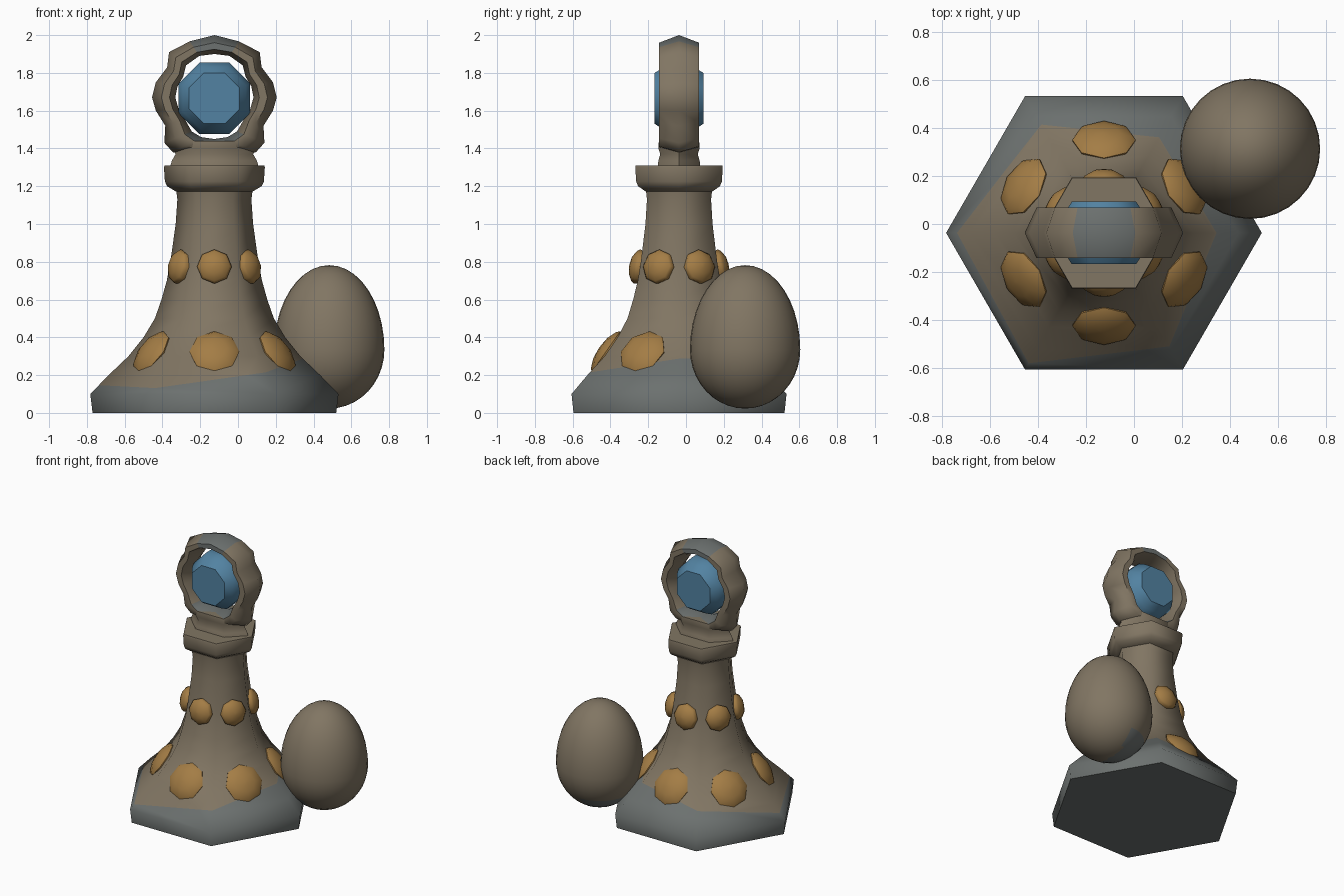
import bpy, bmesh, math
from mathutils import Vector, Matrix

cube = bpy.data.objects.get("Cube")
if cube:
    bpy.data.objects.remove(cube, do_unlink=True)

CX, CY = -0.125, -0.037


def material(name, rgb):
    m = bpy.data.materials.new(name)
    m.use_nodes = True
    m.diffuse_color = (*rgb, 1)
    m.node_tree.nodes["Principled BSDF"].inputs["Base Color"].default_value = (*rgb, 1)
    return m


brown = material("brown stone", (0.22, 0.18, 0.125))
grey = material("grey stone", (0.15, 0.165, 0.16))
gold = material("gold", (0.37, 0.205, 0.06))
blue = material("blue gem", (0.085, 0.225, 0.36))


def finish(bm, name, mats, angle, rule=None):
    """Turn a bmesh into a smooth object; rule picks the material of a face."""
    bmesh.ops.recalc_face_normals(bm, faces=bm.faces)
    if rule:
        for f in bm.faces:
            f.material_index = int(rule(f))
    mesh = bpy.data.meshes.new(name)
    bm.to_mesh(mesh)
    bm.free()
    for m in mats:
        mesh.materials.append(m)
    ob = bpy.data.objects.new(name, mesh)
    bpy.context.collection.objects.link(ob)
    bpy.ops.object.select_all(action='DESELECT')
    ob.select_set(True)
    bpy.context.view_layer.objects.active = ob
    bpy.ops.object.shade_smooth_by_angle(angle=math.radians(angle))
    return ob


def lathe(profile, sides, matrix, start=0.0):
    """Stack polygons of (radius, height), capped at both ends."""
    bm = bmesh.new()
    rows = []
    for r, z in profile:
        rows.append([bm.verts.new(matrix @ Vector((
            r * math.cos(start + math.tau * i / sides),
            r * math.sin(start + math.tau * i / sides), z))) for i in range(sides)])
    for a, b in zip(rows, rows[1:]):
        for i in range(sides):
            j = (i + 1) % sides
            bm.faces.new((a[i], a[j], b[j], b[i]))
    bm.faces.new(rows[0])
    bm.faces.new(rows[-1])
    return bm


axis = Matrix.Translation((CX, CY, 0))

# Flared hexagonal pedestal, stained grey below a tilted line
bm = lathe([(0.645, 0), (0.657, 0.1), (0.56, 0.2), (0.455, 0.3), (0.375, 0.4),
            (0.315, 0.5), (0.28, 0.6), (0.252, 0.7), (0.233, 0.8), (0.205, 1.0),
            (0.196, 1.13), (0.205, 1.2)], 6, axis)
stain_normal = Vector((-0.13, -0.1, 1)).normalized()
stain_point = Vector((CX, 0, 0.23))
bmesh.ops.bisect_plane(bm, geom=bm.verts[:] + bm.edges[:] + bm.faces[:],
                       plane_co=stain_point, plane_no=stain_normal)
finish(bm, "pedestal", [brown, grey], 65,
       lambda f: (f.calc_center_median() - stain_point).dot(stain_normal) < 0)

# Collar at the top of the column
finish(lathe([(0.2, 1.17), (0.25, 1.2), (0.262, 1.225), (0.267, 1.3), (0.264, 1.31)],
             6, axis), "collar", [brown], 65)

# Narrow foot that carries the ring
finish(lathe([(0.235, 1.3), (0.225, 1.335), (0.205, 1.37), (0.225, 1.4), (0.22, 1.44)],
             6, axis @ Matrix.Diagonal((1, 0.56, 1, 1))), "ring_foot", [brown], 65)

# Lumpy ring with a ridged hexagonal section
outer = [(0, 2.0), (0.13, 1.967), (0.24, 1.91), (0.25, 1.83), (0.31, 1.75), (0.33, 1.67),
         (0.31, 1.6), (0.26, 1.52), (0.265, 1.43), (0.22, 1.38), (0, 1.36)]
inner = [(0, 1.9), (0.08, 1.89), (0.15, 1.84), (0.165, 1.78), (0.195, 1.73), (0.207, 1.67),
         (0.19, 1.61), (0.16, 1.56), (0.12, 1.49), (0.07, 1.46), (0, 1.45)]


def around(half):
    return half + [(-x, z) for x, z in half[-2:0:-1]]


bm = bmesh.new()
section = [(0, 0), (0.4, 0.105), (0.75, 0.105), (1, 0), (0.75, -0.105), (0.4, -0.105)]
loops = []
for o, n in zip(around(outer), around(inner)):
    loops.append([bm.verts.new((CX + o[0] + (n[0] - o[0]) * t, CY + y,
                                o[1] + (n[1] - o[1]) * t)) for t, y in section])
for a, b in zip(loops, loops[1:] + loops[:1]):
    for i in range(6):
        j = (i + 1) % 6
        bm.faces.new((a[i], a[j], b[j], b[i]))


def ring_stain(f):
    c = f.calc_center_median()
    crown = abs(c.x - CX) < 0.12 and c.z > 1.91
    hollow = abs(c.x - CX) < 0.12 and c.z < 1.5 and f.normal.z > 0.4
    return crown or hollow


finish(bm, "ring", [brown, grey], 65, ring_stain)

# Faceted gem in the ring, facing front and back
gem_axis = Matrix.Translation((CX, CY, 1.665)) @ Matrix.Rotation(math.pi / 2, 4, 'X')
finish(lathe([(0.145, -0.13), (0.18, -0.08), (0.205, -0.03), (0.205, 0.03),
              (0.18, 0.08), (0.145, 0.13)], 8, gem_axis, math.pi / 8),
       "gem", [blue], 50)

# Two rows of domed octagonal studs, one on each side of the pedestal
for row, size, apothem, z, rise in (("lower", 0.132, 0.375, 0.315, 0.7),
                                    ("upper", 0.092, 0.208, 0.772, 0.19)):
    for k in range(6):
        a = math.radians(30 + 60 * k)
        out = Vector((math.cos(a), math.sin(a), 0))
        normal = (out + Vector((0, 0, rise))).normalized()
        place = (Matrix.Translation(out * apothem + Vector((CX, CY, z)))
                 @ normal.to_track_quat('Z', 'Y').to_matrix().to_4x4())
        bm = lathe([(size * 0.93, -0.02), (size, 0.015), (size * 0.88, 0.03),
                    (size * 0.5, 0.05), (size * 0.08, 0.056)], 8, place)
        finish(bm, f"{row}_stud_{k + 1}", [gold], 50)

# Egg leaning beside the pedestal, stained where it meets the base
bm = bmesh.new()
bmesh.ops.create_uvsphere(bm, u_segments=32, v_segments=20, radius=1)
for v in bm.verts:
    v.co = Vector((0.483 + v.co.x * 0.292, 0.313 + v.co.y * 0.292,
                   0.335 + v.co.z * (0.447 if v.co.z > 0 else 0.312)))


def egg_stain(f):
    c = f.calc_center_median()
    return c.z < 0.16 and c.x < 0.47


finish(bm, "egg", [brown, grey], 60, egg_stain)
